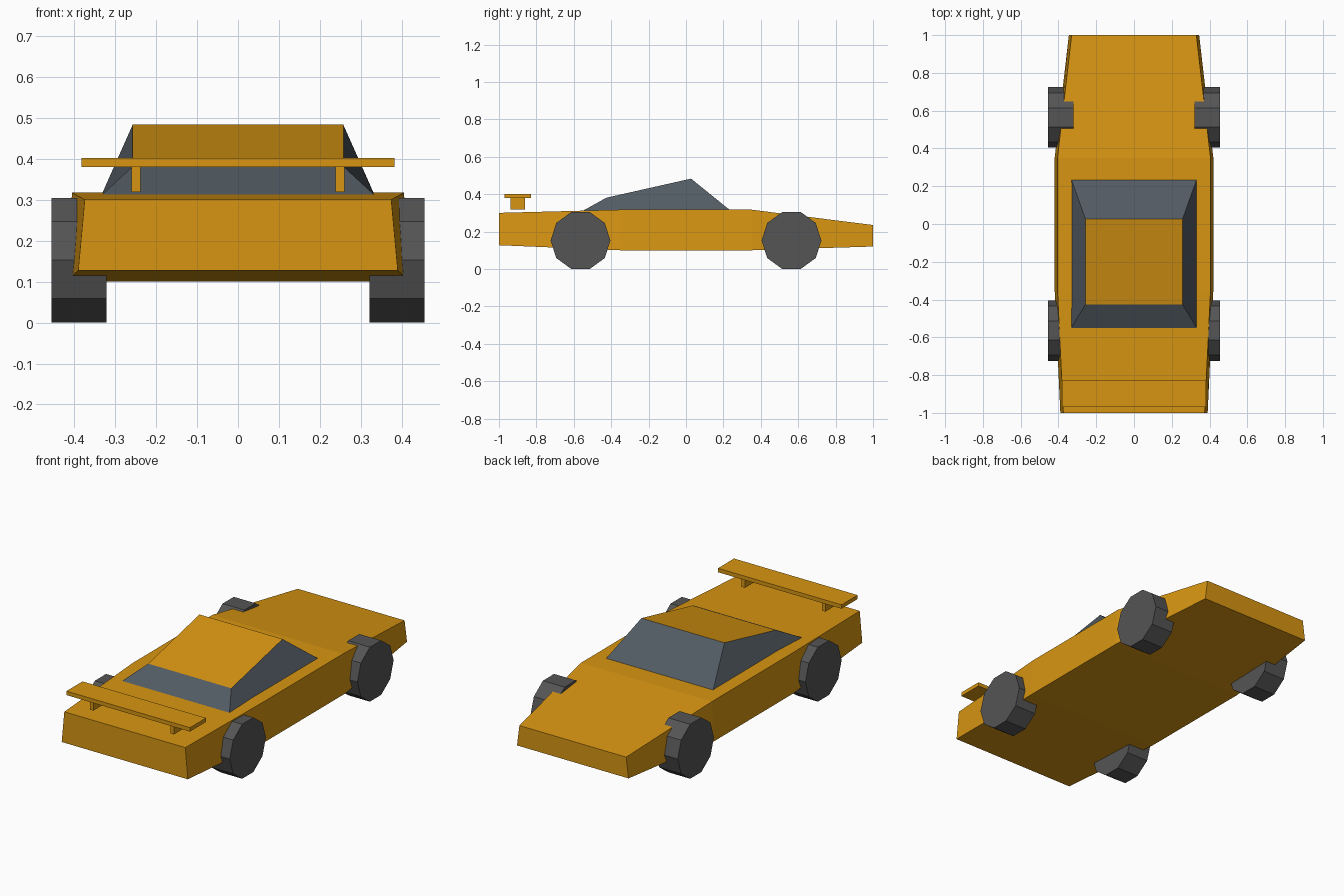
import bpy, bmesh, math
from mathutils import Matrix

if "Cube" in bpy.data.objects:
    bpy.data.objects.remove(bpy.data.objects["Cube"])


def material(name, rgb):
    m = bpy.data.materials.new(name)
    m.diffuse_color = (*rgb, 1)
    m.use_nodes = True
    m.node_tree.nodes["Principled BSDF"].inputs["Base Color"].default_value = m.diffuse_color
    return m


ORANGE = material("orange_paint", (0.68, 0.30, 0.006))
GLASS = material("dark_glass", (0.085, 0.105, 0.125))
RUBBER = material("rubber", (0.09, 0.09, 0.09))


def finish(name, bm, *mats):
    bmesh.ops.recalc_face_normals(bm, faces=bm.faces)
    mesh = bpy.data.meshes.new(name)
    bm.to_mesh(mesh)
    bm.free()
    for m in mats:
        mesh.materials.append(m)
    obj = bpy.data.objects.new(name, mesh)
    bpy.context.collection.objects.link(obj)
    return obj


def loft(rings):
    """Skin a list of four-point rings and cap both ends."""
    bm = bmesh.new()
    vs = [[bm.verts.new(p) for p in ring] for ring in rings]
    for a, b in zip(vs, vs[1:]):
        for i in range(4):
            j = (i + 1) % 4
            bm.faces.new((a[i], a[j], b[j], b[i]))
    bm.faces.new(vs[0])
    cap = bm.faces.new(vs[-1])
    return bm, cap


def box(name, x, y, z, mat):
    bm, _ = loft([[(x[0], y[0], h), (x[1], y[0], h), (x[1], y[1], h), (x[0], y[1], h)] for h in z])
    return finish(name, bm, mat)


# Wedge body: y, bottom half width, top half width, bottom z, top z
sections = [(-1.0, 0.39, 0.374, 0.127, 0.30),
            (-0.35, 0.42, 0.405, 0.10, 0.317),
            (0.35, 0.42, 0.405, 0.10, 0.317),
            (1.0, 0.345, 0.33, 0.12, 0.235)]
bm, _ = loft([[(-wb, y, zb), (wb, y, zb), (wt, y, zt), (-wt, y, zt)]
              for y, wb, wt, zb, zt in sections])
finish("body", bm, ORANGE)

# Cabin: glass sides with a sloping painted roof
base = [(-0.332, -0.55, 0.312), (0.332, -0.55, 0.312), (0.332, 0.236, 0.314), (-0.332, 0.236, 0.314)]
roof = [(-0.257, -0.426, 0.381), (0.257, -0.426, 0.381), (0.257, 0.027, 0.483), (-0.257, 0.027, 0.483)]
bm, cap = loft([base, roof])
cap.material_index = 1
finish("cabin", bm, GLASS, ORANGE)

# Rear wing on two posts
box("wing", (-0.382, 0.382), (-0.97, -0.828), (0.38, 0.402), ORANGE)
for side, sx in (("left", -1), ("right", 1)):
    cx = sx * 0.249
    box(side + "_wing_post", (cx - 0.011, cx + 0.011), (-0.938, -0.86), (0.319, 0.381), ORANGE)

    # Ten-sided wheels
    for end, y in (("rear", -0.564), ("front", 0.564)):
        bm = bmesh.new()
        place = Matrix.Translation((sx * 0.388, y, 0.1522)) @ Matrix.Rotation(math.pi / 2, 4, 'Y')
        bmesh.ops.create_cone(bm, cap_ends=True, segments=10, radius1=0.16, radius2=0.16,
                              depth=0.135, matrix=place)
        finish(f"{end}_{side}_wheel", bm, RUBBER)
